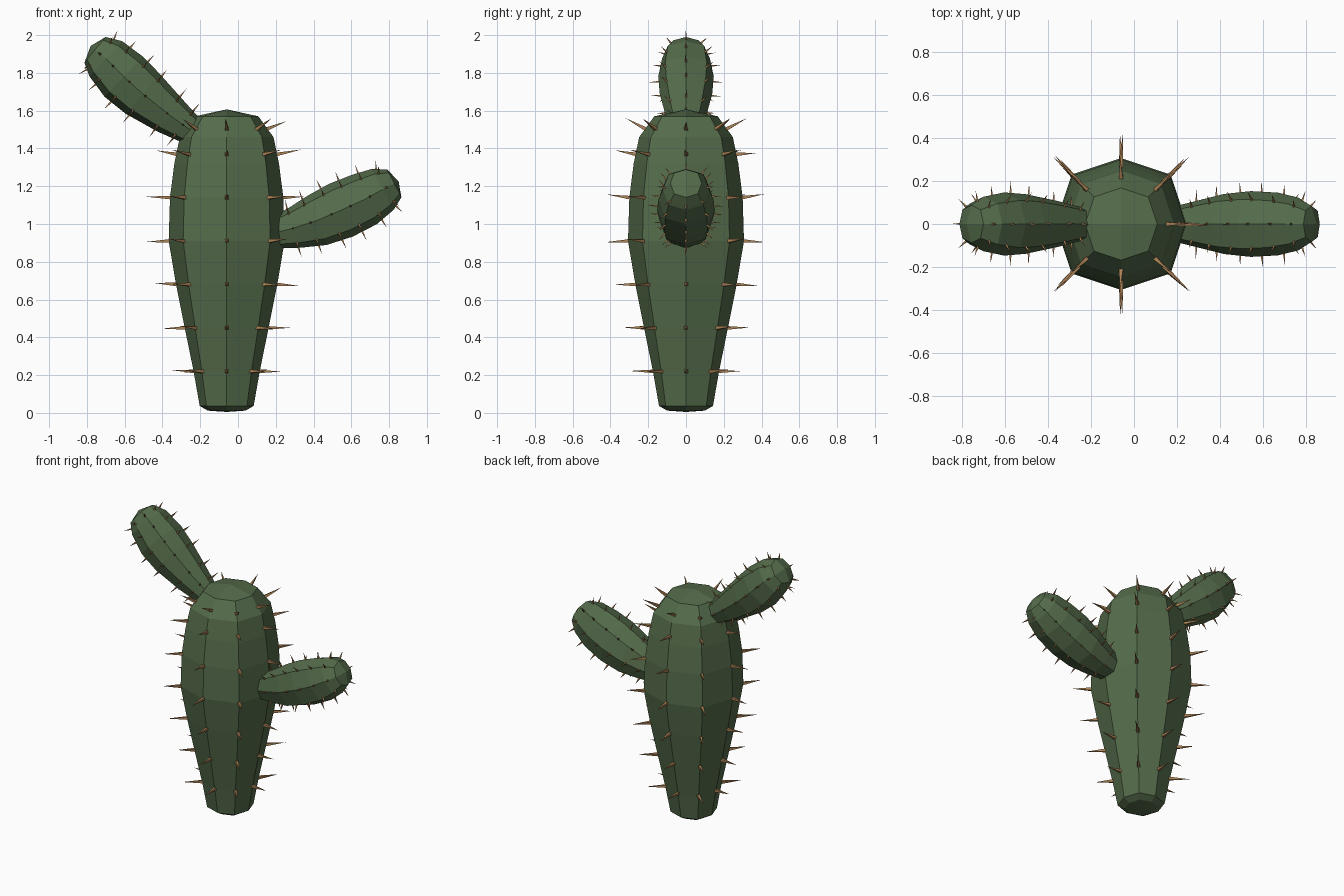
import bpy, bmesh, math, random
from mathutils import Vector

if "Cube" in bpy.data.objects:
    bpy.data.objects.remove(bpy.data.objects["Cube"])

random.seed(4)


def material(name, color):
    m = bpy.data.materials.new(name)
    m.diffuse_color = (*color, 1)
    m.use_nodes = True
    m.node_tree.nodes["Principled BSDF"].inputs["Base Color"].default_value = m.diffuse_color
    return m


GREEN = material("cactus_green", (0.09, 0.15, 0.07))
TAN = material("spine_tan", (0.40, 0.22, 0.09))
Y = Vector((0, 1, 0))


def finish(bm, name, mat):
    bmesh.ops.recalc_face_normals(bm, faces=bm.faces)
    me = bpy.data.meshes.new(name)
    bm.to_mesh(me)
    bm.free()
    me.materials.append(mat)
    bpy.context.collection.objects.link(bpy.data.objects.new(name, me))


def tangent(path, i):
    a, b = path[max(i - 1, 0)], path[min(i + 1, len(path) - 1)]
    return Vector((b[0] - a[0], 0, b[1] - a[1])).normalized()


def rib(k):
    """Offset of rib k on a softened square: ribs on the axes, pulled-in corners."""
    a = k * math.pi / 4
    s = 1 if k % 2 == 0 else 0.75 * math.sqrt(2)
    return s * math.cos(a), s * math.sin(a)


def point(path, i, k):
    x, z, r = path[i]
    u, v = rib(k)
    side = Y.cross(tangent(path, i))
    return Vector((x, 0, z)) + (side * u + Y * v) * r


def stem(name, path, start, end):
    """Eight-ribbed skin over (x, z, radius) rings, closed by four-quad caps."""
    bm = bmesh.new()
    rings = [[bm.verts.new(point(path, i, k)) for k in range(8)] for i in range(len(path))]
    for a, b in zip(rings, rings[1:]):
        for k in range(8):
            n = (k + 1) % 8
            bm.faces.new((a[k], a[n], b[n], b[k]))
    for ring, (x, z) in ((rings[0], start), (rings[-1], end)):
        c = bm.verts.new((x, 0, z))
        for k in range(0, 8, 2):
            bm.faces.new((c, ring[k], ring[k + 1], ring[(k + 2) % 8]))
    finish(bm, name, GREEN)


def spines(name, path, levels, length, radius):
    """Four-sided thorns on every rib at fractional ring positions."""
    bm = bmesh.new()
    for t in levels:
        i = min(int(t), len(path) - 2)
        f = t - i
        for k in range(8):
            p, q = point(path, i, k), point(path, i + 1, k)
            base = p.lerp(q, f)
            tan = tangent(path, i).lerp(tangent(path, i + 1), f).normalized()
            u, v = rib(k)
            out = (Y.cross(tan) * u + Y * v).normalized()
            run = Vector((path[i + 1][0] - path[i][0], 0, path[i + 1][1] - path[i][1])).length
            slope = max(0, (path[i][2] - path[i + 1][2]) / run)
            d = out + tan * min(slope * 0.65, 1)
            d = (d + Vector([random.uniform(-0.08, 0.08) for _ in range(3)])).normalized()
            a = d.orthogonal().normalized()
            b = d.cross(a)
            root = base - d * 0.01
            ring = [bm.verts.new(root + s * radius) for s in (a, b, -a, -b)]
            tip = bm.verts.new(base + d * length * random.uniform(0.9, 1.1))
            for j in range(4):
                bm.faces.new((ring[j], ring[(j + 1) % 4], tip))
            bm.faces.new(ring[::-1])
    finish(bm, name, TAN)


# Trunk
cx = -0.06
trunk = [(cx, z, r) for z, r in (
    (0.012, 0.10), (0.037, 0.143), (0.22, 0.175), (0.45, 0.222), (0.68, 0.268),
    (0.91, 0.307), (1.14, 0.300), (1.32, 0.277), (1.46, 0.248), (1.57, 0.168))]
stem("trunk", trunk, (cx, 0.005), (cx, 1.607))
spines("trunk_spines", trunk, (2, 3, 4, 5, 6, 7.35, 8.4), 0.12, 0.014)

# Upper left arm
left = [(-0.235, 1.485, 0.075), (-0.36, 1.575, 0.108), (-0.505, 1.69, 0.139),
        (-0.605, 1.78, 0.147), (-0.70, 1.875, 0.127), (-0.757, 1.922, 0.088)]
stem("left_arm", left, (-0.22, 1.475), (-0.78, 1.943))
spines("left_arm_spines", left, (0.45, 1.1, 1.9, 2.7, 3.6, 4.5), 0.05, 0.008)

# Lower right arm
right = [(0.20, 0.955, 0.085), (0.30, 0.98, 0.110), (0.42, 1.02, 0.140),
         (0.545, 1.073, 0.153), (0.67, 1.13, 0.146), (0.765, 1.183, 0.123),
         (0.827, 1.215, 0.083)]
stem("right_arm", right, (0.19, 0.95), (0.85, 1.227))
spines("right_arm_spines", right, (0.9, 1.7, 2.6, 3.4, 4.3, 5.3), 0.05, 0.008)
